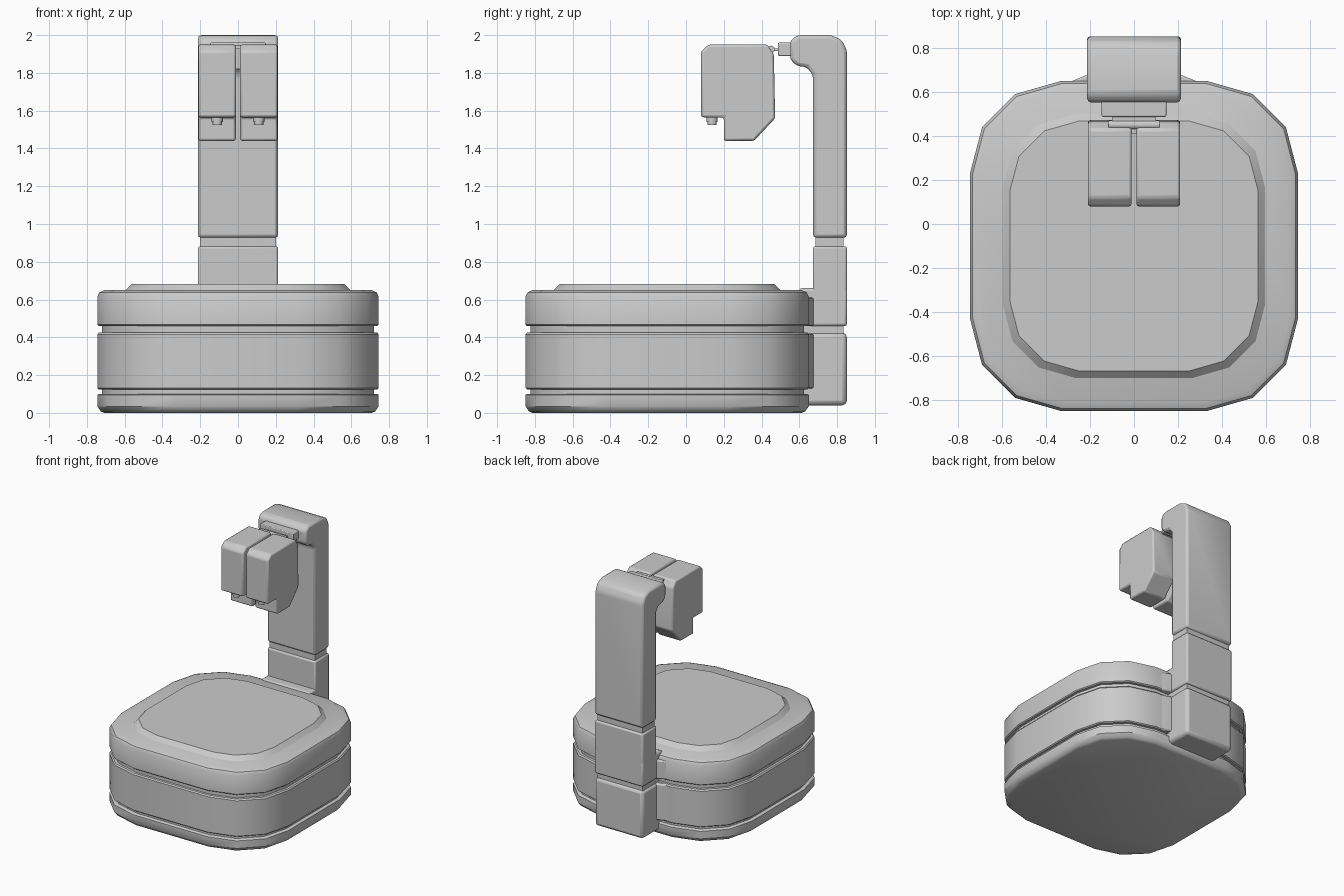
import bpy, bmesh, math
from mathutils import Matrix

cube = bpy.data.objects.get("Cube")
if cube:
    bpy.data.objects.remove(cube, do_unlink=True)

grey = bpy.data.materials.new("plain grey")
grey.use_nodes = True
grey.diffuse_color = (0.6, 0.6, 0.6, 1)
grey.node_tree.nodes["Principled BSDF"].inputs["Base Color"].default_value = grey.diffuse_color


def finish(name, bm, bevel=0.0, segments=2, limit=25):
    bmesh.ops.recalc_face_normals(bm, faces=bm.faces)
    mesh = bpy.data.meshes.new(name)
    bm.to_mesh(mesh)
    bm.free()
    mesh.materials.append(grey)
    obj = bpy.data.objects.new(name, mesh)
    bpy.context.collection.objects.link(obj)
    if bevel:
        mod = obj.modifiers.new("Soft edges", "BEVEL")
        mod.width = bevel
        mod.segments = segments
        mod.limit_method = "ANGLE"
        mod.angle_limit = math.radians(limit)
    bpy.ops.object.select_all(action="DESELECT")
    obj.select_set(True)
    bpy.context.view_layer.objects.active = obj
    bpy.ops.object.shade_smooth_by_angle(angle=math.radians(35))
    return obj


def loft(name, rings, bevel=0.0):
    """Closed solid through matching rings of points."""
    bm = bmesh.new()
    loops = [[bm.verts.new(p) for p in ring] for ring in rings]
    n = len(loops[0])
    for a, b in zip(loops, loops[1:]):
        for i in range(n):
            j = (i + 1) % n
            bm.faces.new((a[i], a[j], b[j], b[i]))
    bm.faces.new(loops[0][::-1])
    bm.faces.new(loops[-1])
    return finish(name, bm, bevel)


def side_prism(name, profile, x0, x1, bevel):
    """Side profile (y, z) pushed across x."""
    return loft(name, [[(x, y, z) for y, z in profile] for x in (x0, x1)], bevel)


def box(name, x, y, z, bevel=0.0):
    profile = [(y[0], z[0]), (y[1], z[0]), (y[1], z[1]), (y[0], z[1])]
    return side_prism(name, profile, x[0], x[1], bevel)


def rod(name, centre, radius, length, axis):
    bm = bmesh.new()
    turn = Matrix.Rotation(math.pi / 2, 4, {"X": "Y", "Y": "X"}[axis]) if axis != "Z" else Matrix()
    bmesh.ops.create_cone(bm, cap_ends=True, segments=16, radius1=radius, radius2=radius,
                          depth=length, matrix=Matrix.Translation(centre) @ turn)
    return finish(name, bm)


# Rounded base outline, mirrored from one quarter
quarter = [(0.745, 0.33), (0.69, 0.54), (0.54, 0.69), (0.33, 0.75)]
half = quarter + [(-x, y) for x, y in reversed(quarter)]
outline = half + [(-x, -y) for x, y in half]


def ring(scale, z):
    return [(x * scale, y * scale - 0.1, z) for x, y in outline]


# Base: three bands around a recessed core, with a raised lid
bands = {
    "base_core": [(0.965, 0.05), (0.965, 0.6)],
    "base_bottom_band": [(0.95, 0), (0.975, 0.008), (1, 0.035), (1, 0.095), (0.99, 0.1)],
    "base_middle_band": [(0.99, 0.125), (1, 0.132), (1, 0.415), (0.99, 0.425)],
    "base_top_band": [(0.99, 0.46), (1, 0.467), (1, 0.615), (0.985, 0.638), (0.95, 0.65)],
    "base_lid": [(0.8, 0.64), (0.8, 0.65), (0.757, 0.682)],
}
for name, steps in bands.items():
    loft(name, [ring(s, z) for s, z in steps])

# Fairings joining base and column
fairing = [(-0.4, 0.6), (0.4, 0.6), (0.22, 0.675), (-0.22, 0.675)]
for name, z0, z1 in (("upper_fairing", 0.46, 0.61), ("middle_fairing", 0.13, 0.42)):
    loft(name, [[(x, y, z) for x, y in fairing] for z in (z0, z1)], 0.01)

# Column segments, with recessed necks in the joints
W = 0.213
box("column_foot", (-W, W), (0.55, 0.852), (0.04, 0.425), 0.025)
box("column_lower", (-W, W), (0.6, 0.852), (0.46, 0.66), 0.012)
box("column_middle", (-W, W), (0.672, 0.852), (0.46, 0.882), 0.012)
box("lower_neck", (-0.2, 0.2), (0.6, 0.835), (0.4, 0.48))
box("upper_neck", (-0.2, 0.2), (0.685, 0.835), (0.86, 0.94))

# Upper column with forward arm
arm = [(0.672, 0.927), (0.852, 0.927), (0.852, 1.92), (0.825, 1.975), (0.765, 2.0),
       (0.59, 2.0), (0.552, 1.97), (0.552, 1.87), (0.585, 1.838), (0.64, 1.83), (0.672, 1.79)]
side_prism("column_upper", arm, -W, W, 0.018)

# Hinge between arm and heads
box("hinge_block", (-0.147, 0.147), (0.487, 0.57), (1.89, 1.96), 0.006)
box("hinge_tongue", (-0.1, 0.1), (0.45, 0.5), (1.915, 1.93))
rod("hinge_bar", (0, 0.45, 1.924), 0.02, 0.23, "X")
box("hinge_link", (-0.02, 0.02), (0.41, 0.45), (1.82, 1.93))

# Twin heads with nozzles
head = [(0.08, 1.565), (0.2, 1.565), (0.2, 1.44), (0.36, 1.44), (0.472, 1.56),
        (0.465, 1.9), (0.43, 1.95), (0.12, 1.95), (0.08, 1.915)]
for side, s in (("left", 1), ("right", -1)):
    side_prism(side + "_head", head, s * 0.011, s * 0.21, 0.012)
    rod(side + "_nozzle", (s * 0.11, 0.138, 1.555), 0.03, 0.03, "Z")
    rod(side + "_nozzle_tip", (s * 0.11, 0.138, 1.535), 0.024, 0.024, "Z")
